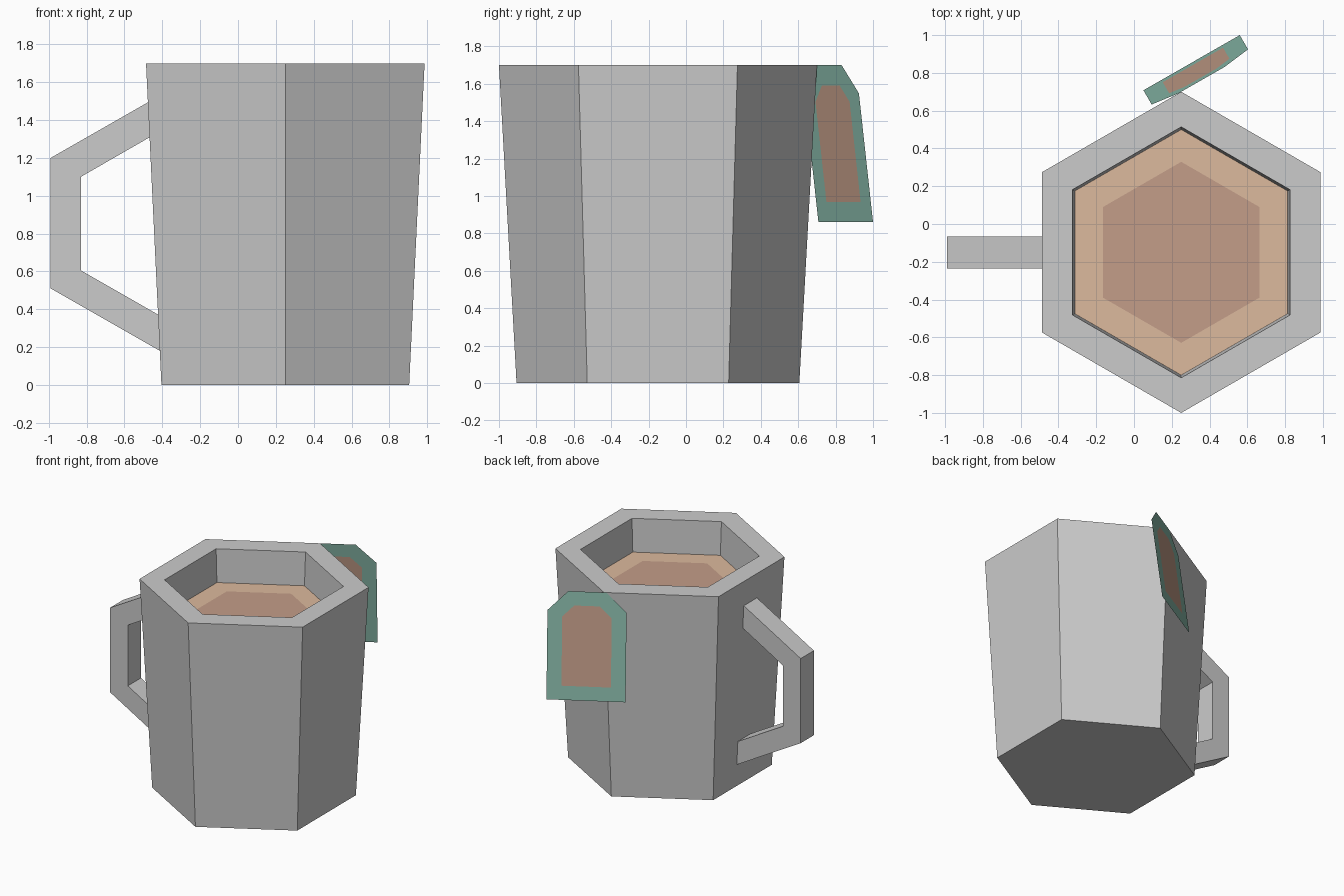
import bpy, bmesh, math
from mathutils import Vector

if "Cube" in bpy.data.objects:
    bpy.data.objects.remove(bpy.data.objects["Cube"])

CX, CY = 0.25, -0.15          # mug axis


def material(name, rgb):
    m = bpy.data.materials.new(name)
    m.diffuse_color = (*rgb, 1)
    m.use_nodes = True
    m.node_tree.nodes["Principled BSDF"].inputs["Base Color"].default_value = m.diffuse_color
    return m


def finish(bm, name, mats=()):
    mesh = bpy.data.meshes.new(name)
    bm.normal_update()
    bm.to_mesh(mesh)
    bm.free()
    for m in mats:
        mesh.materials.append(m)
    obj = bpy.data.objects.new(name, mesh)
    bpy.context.collection.objects.link(obj)
    return obj


def hex_ring(bm, radius, z):
    return [bm.verts.new((CX + radius * math.cos(math.radians(90 + 60 * i)),
                          CY + radius * math.sin(math.radians(90 + 60 * i)), z))
            for i in range(6)]


def inset_sheet(bm, verts, margin, name, mats):
    # flat sheet with a border in the first colour and a centre in the second
    face = bm.faces.new(verts)
    bm.normal_update()
    bmesh.ops.inset_individual(bm, faces=[face], thickness=margin,
                               use_even_offset=True)
    face.material_index = 1
    return finish(bm, name, mats)


tan = material("tan", (0.72, 0.49, 0.34))
brown = material("brown", (0.55, 0.34, 0.25))
teal = material("teal", (0.25, 0.49, 0.40))

# Mug: tapered hexagonal shell, open down to the drink
DRINK_Z, DRINK_R = 1.43, 0.65
bm = bmesh.new()
rings = [hex_ring(bm, r, z) for r, z in
         ((0.756, 0), (0.85, 1.70), (0.664, 1.70), (DRINK_R, DRINK_Z))]
bm.faces.new(rings[0][::-1])
for a, b in zip(rings, rings[1:]):
    for i in range(6):
        j = (i + 1) % 6
        bm.faces.new((a[i], a[j], b[j], b[i]))
finish(bm, "mug_body")

# Drink surface with a darker middle
bm = bmesh.new()
inset_sheet(bm, hex_ring(bm, DRINK_R, DRINK_Z), 0.148, "drink", (tan, brown))

# Handle: angular bracket profile, extruded in y, ends sunk into the wall
outer = [(-0.43, 1.52), (-0.99, 1.20), (-0.99, 0.51), (-0.36, 0.15)]
inner = [(-0.36, 0.336), (-0.83, 0.605), (-0.83, 1.10), (-0.43, 1.33)]
bm = bmesh.new()
profile = bm.faces.new([bm.verts.new((x, CY - 0.085, z)) for x, z in outer + inner])
ext = bmesh.ops.extrude_face_region(bm, geom=[profile])
bmesh.ops.translate(bm, vec=(0, 0.17, 0),
                    verts=[g for g in ext["geom"] if isinstance(g, bmesh.types.BMVert)])
bmesh.ops.recalc_face_normals(bm, faces=bm.faces)
finish(bm, "handle")

# Tea bag label: leaning sheet with clipped top corners
corner = Vector((0.05, 0.708, 0.86))
across = Vector((0.51, 0.292, 0))
up = Vector((0.053, -0.092, 0.84))
outline = [(0, 0), (0, 0.82), (0.26, 1), (0.74, 1), (1, 0.82), (1, 0)]
bm = bmesh.new()
inset_sheet(bm, [bm.verts.new(corner + across * s + up * t) for s, t in outline],
            0.11, "tea_label", (teal, brown))
